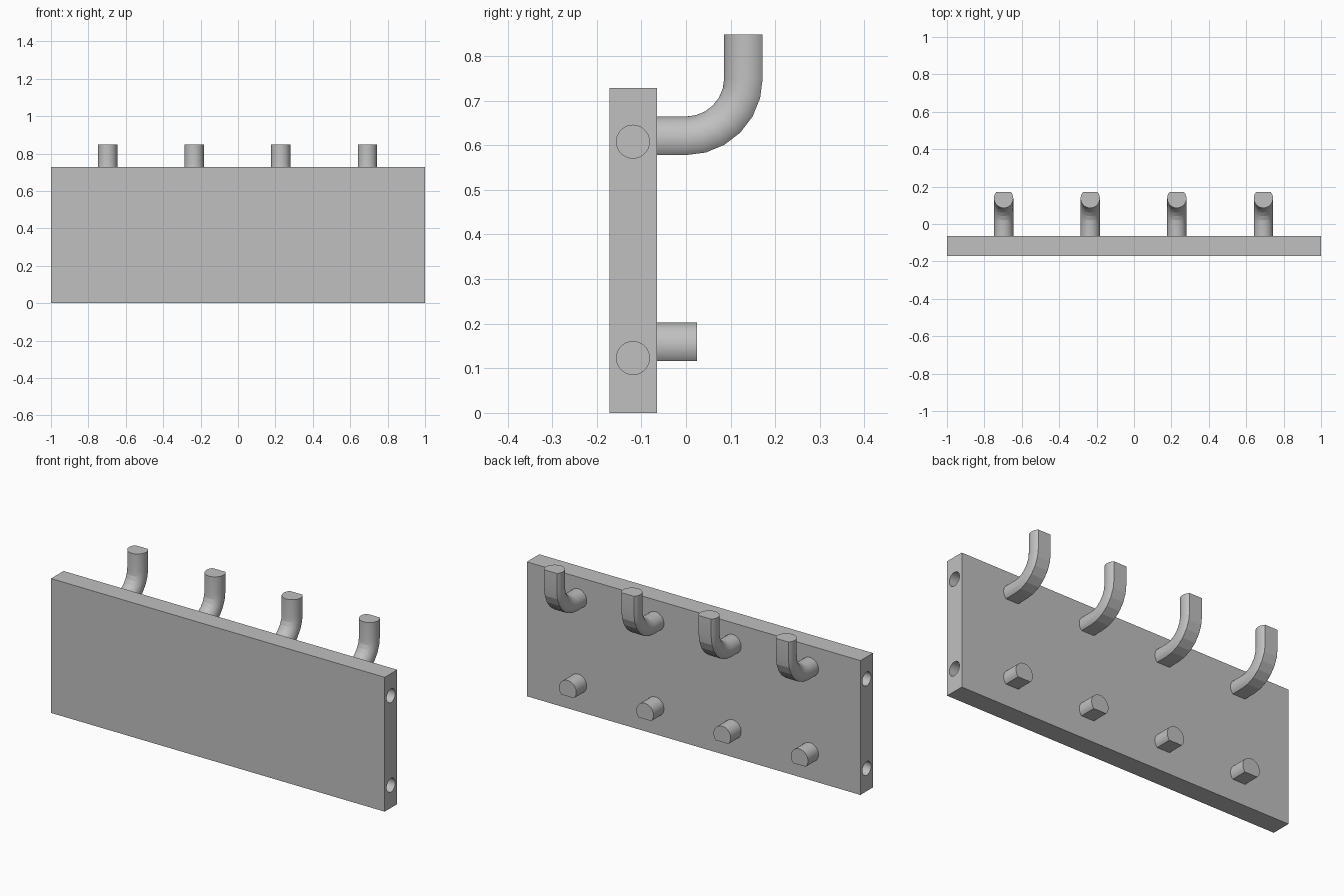
import bpy
import bmesh
from math import asin, cos, sin, pi, radians
from mathutils import Vector

cube = bpy.data.objects.get("Cube")
if cube:
    bpy.data.objects.remove(cube, do_unlink=True)

# Single grey finish
GREY = (0.53, 0.53, 0.53, 1)
grey = bpy.data.materials.new("plain grey")
grey.use_nodes = True
grey.diffuse_color = GREY
grey.node_tree.nodes["Principled BSDF"].inputs["Base Color"].default_value = GREY

BACK = -0.065            # rear face of the board
FRONT = -0.172
TOP = 0.728
RADIUS = 0.0515          # rod radius
FLAT = 0.035             # distance from rod axis to its flat underside
BEND = 0.137             # bend radius along the rod axis
HOOK_Z, PEG_Z = 0.613, 0.151
COLUMNS = [-0.697 + 0.463 * i for i in range(4)]


def activate(obj):
    bpy.ops.object.select_all(action='DESELECT')
    obj.select_set(True)
    bpy.context.view_layer.objects.active = obj


def smooth(obj, degrees):
    activate(obj)
    bpy.ops.object.shade_smooth_by_angle(angle=radians(degrees))


def add_object(name, bm):
    bmesh.ops.recalc_face_normals(bm, faces=bm.faces)
    mesh = bpy.data.meshes.new(name)
    bm.to_mesh(mesh)
    bm.free()
    mesh.materials.append(grey)
    obj = bpy.data.objects.new(name, mesh)
    bpy.context.collection.objects.link(obj)
    return obj


def rod_section(segments=36):
    """Round section with a flat underside, as (side, up) pairs."""
    start = -asin(FLAT / RADIUS)
    sweep = pi - 2 * start
    angles = [start + sweep * i / segments for i in range(segments + 1)]
    return [(RADIUS * cos(a), RADIUS * sin(a)) for a in angles]


def sweep_rod(name, x, stations):
    """Sweep the section through stations of (y, z, tilt)."""
    bm = bmesh.new()
    rings = []
    for y, z, tilt in stations:
        rings.append([bm.verts.new(Vector((x + s, y - u * sin(tilt), z + u * cos(tilt))))
                      for s, u in rod_section()])
    count = len(rings[0])
    for a, b in zip(rings, rings[1:]):
        for i in range(count):
            j = (i + 1) % count
            bm.faces.new((a[i], a[j], b[j], b[i]))
    bm.faces.new(rings[0])
    bm.faces.new(rings[-1])
    obj = add_object(name, bm)
    smooth(obj, 12)
    return obj


# Board
bm = bmesh.new()
bmesh.ops.create_cube(bm, size=1)
bmesh.ops.scale(bm, vec=(2, BACK - FRONT, TOP), verts=bm.verts)
bmesh.ops.translate(bm, vec=(0, (BACK + FRONT) / 2, TOP / 2), verts=bm.verts)
board = add_object("board", bm)

# Blind dowel holes in both ends
for side in (-1, 1):
    for z in (0.123, 0.608):
        bpy.ops.mesh.primitive_cylinder_add(vertices=36, radius=0.037, depth=0.4,
                                            location=(side, -0.119, z),
                                            rotation=(0, pi / 2, 0))
        cutter = bpy.context.object
        cutter.name = "hole_cutter"
        cutter.hide_render = True
        cutter.data.materials.append(grey)
        activate(board)
        cut = board.modifiers.new("dowel hole", 'BOOLEAN')
        cut.operation = 'DIFFERENCE'
        cut.solver = 'EXACT'
        cut.object = cutter
        bpy.ops.object.modifier_apply(modifier=cut.name)
        bpy.data.objects.remove(cutter, do_unlink=True)
smooth(board, 30)

# Upturned hooks and short pegs below them
bend = [(BEND * sin(t), HOOK_Z + BEND * (1 - cos(t)), t)
        for t in (radians(15 * i) for i in range(7))]
for n, x in enumerate(COLUMNS, 1):
    sweep_rod(f"hook_{n}", x, [(BACK - 0.01, HOOK_Z, 0)] + bend + [(BEND, 0.848, pi / 2)])
    sweep_rod(f"peg_{n}", x, [(BACK - 0.01, PEG_Z, 0), (0.025, PEG_Z, 0)])
